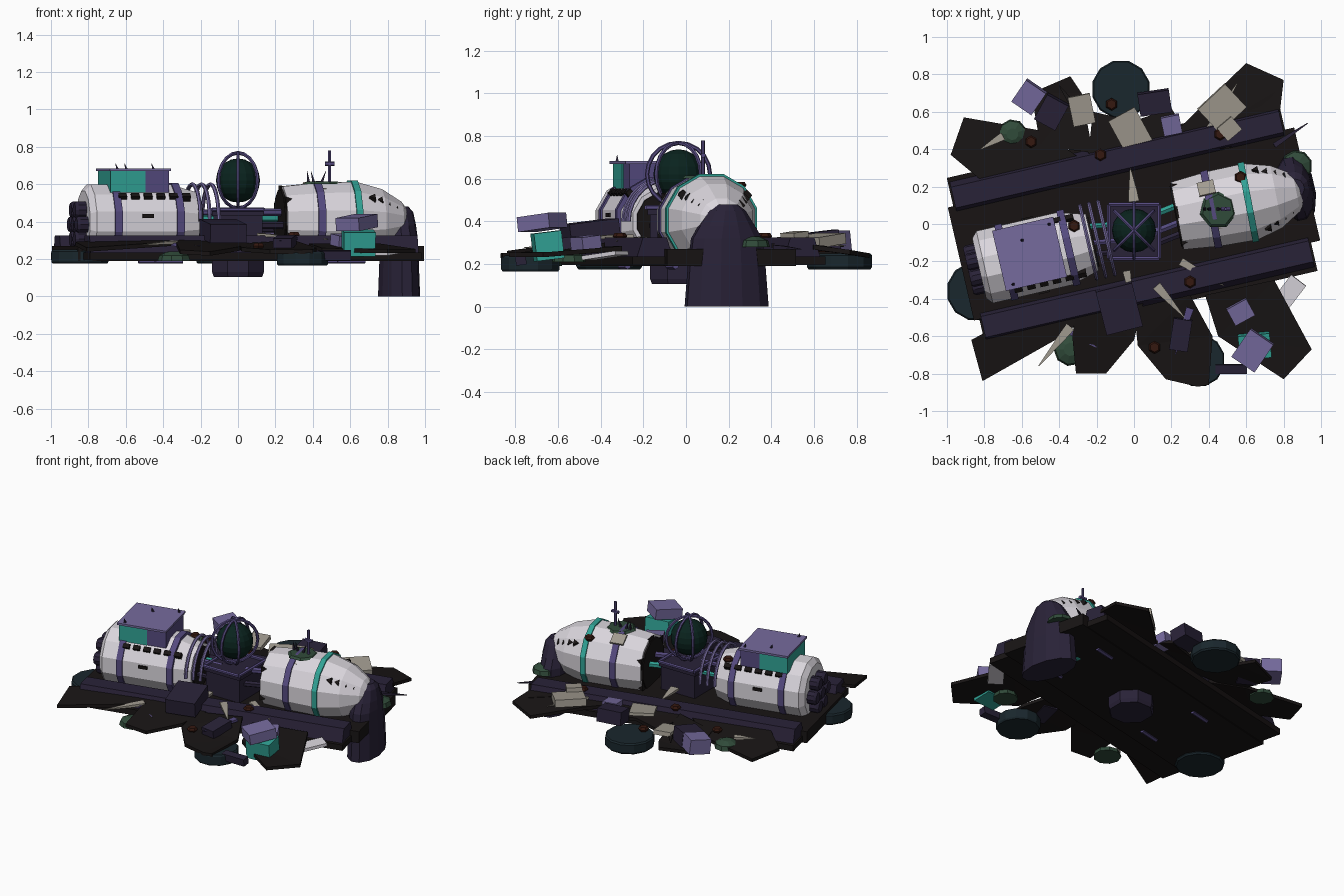
import bpy, bmesh, math, random
from mathutils import Vector, Matrix

if "Cube" in bpy.data.objects:
    bpy.data.objects.remove(bpy.data.objects["Cube"])

random.seed(4)
YAW = math.radians(13)
COL = dict(white=(.7, .67, .72), black=(.009, .007, .007), dark=(.022, .016, .039), band=(.09, .068, .21),
           lilac=(.18, .145, .34), teal=(.03, .36, .3), disc=(.01, .02, .026), glass=(.003, .017, .013),
           green=(.03, .07, .042), rust=(.035, .009, .005), beige=(.36, .33, .28))
MATS = {}
for k, c in COL.items():
    MATS[k] = bpy.data.materials.new(k)
    MATS[k].diffuse_color = (*c, 1)


def finish(name, bm, col, M=Matrix()):
    bmesh.ops.recalc_face_normals(bm, faces=bm.faces)
    me = bpy.data.meshes.new(name)
    bm.to_mesh(me)
    bm.free()
    me.materials.append(MATS[col])
    ob = bpy.data.objects.new(name, me)
    ob.matrix_world = M
    bpy.context.collection.objects.link(ob)
    return ob


def place(loc, rz=0, rx=0, ry=0):
    return Matrix.Translation(loc) @ Matrix.Rotation(rz, 4, 'Z') @ Matrix.Rotation(ry, 4, 'Y') @ Matrix.Rotation(rx, 4, 'X')


def ship(u, v, z, rx=0, ry=0, rz=0):
    """Position in the ship's own yawed frame (u forward, v sideways)."""
    return Matrix.Rotation(YAW, 4, 'Z') @ place((u, v, z), rz, rx, ry)


def box(name, col, size, M, taper=1):
    bm = bmesh.new()
    bmesh.ops.create_cube(bm, size=1)
    for v in bm.verts:
        t = taper if v.co.z > 0 else 1
        v.co = Vector((v.co.x * size[0], v.co.y * size[1] * t, v.co.z * size[2]))
    return finish(name, bm, col, M)


def loft(name, col, rings, M, n=12):
    """Stack of elliptical rings (height, rx, ry) along local z, capped."""
    bm = bmesh.new()
    loops = [[bm.verts.new((a * math.cos((i + .5) * math.tau / n), b * math.sin((i + .5) * math.tau / n), h))
              for i in range(n)] for h, a, b in rings]
    for A, B in zip(loops, loops[1:]):
        for i in range(n):
            bm.faces.new((A[i], A[(i + 1) % n], B[(i + 1) % n], B[i]))
    bm.faces.new(loops[0])
    bm.faces.new(loops[-1])
    return finish(name, bm, col, M)


def lathe(name, col, prof, M, n=12):
    return loft(name, col, [(h, r, r) for h, r in prof], M, n)


def rod(name, col, a, b, r, n=6, r2=None):
    a, b = Vector(a), Vector(b)
    M = Matrix.Translation(a) @ (b - a).to_track_quat('Z', 'Y').to_matrix().to_4x4()
    return lathe(name, col, [(0, r), ((b - a).length, r if r2 is None else r2)], M, n)


def hoop(name, col, R, r, M, arc=math.tau, n=20, m=6):
    """Ring or arch standing in the local xz plane."""
    bm = bmesh.new()
    L = []
    for i in range(n if arc > 6 else n + 1):
        a = arc * i / n
        L.append([bm.verts.new(((R + r * math.cos(t)) * math.cos(a), r * math.sin(t), (R + r * math.cos(t)) * math.sin(a)))
                  for t in [j * math.tau / m for j in range(m)]])
    for i in range(n):
        A, B = L[i], L[(i + 1) % len(L)]
        for j in range(m):
            bm.faces.new((A[j], A[(j + 1) % m], B[(j + 1) % m], B[j]))
    return finish(name, bm, col, M)


def plate(name, col, pts, th=.022):
    """Bent wreckage sheet: drops away from the hull line."""
    bm = bmesh.new()
    top = []
    for x, y in pts:
        v = abs(-x * math.sin(YAW) + y * math.cos(YAW))
        top.append(bm.verts.new((x, y, .305 - .16 * max(0, min(v - .35, .37)) + random.uniform(-.01, .012))))
    f = bm.faces.new(top)
    g = bmesh.ops.extrude_face_region(bm, geom=[f])['geom']
    for v in g:
        if isinstance(v, bmesh.types.BMVert):
            v.co.z -= th
    bmesh.ops.triangulate(bm, faces=[q for q in bm.faces if len(q.verts) > 4])
    return finish(name, bm, col)


Q = math.pi / 2
AX = dict(ry=Q)
# deck and side beams
box('deck', 'black', (1.9, .62, .08), ship(0, 0, .23))
for s in (1, -1):
    box('side_beam', 'dark', (1.8, .19, .12), ship(-.01, s * .355, .265), .6)
    box('beam_foot', 'black', (1.82, .2, .04), ship(-.01, s * .365, .215))
    for u in (-.5, .5):
        rod('keel_pipe', 'band', ship(u, s * .2, .19).translation, ship(u + .15, s * .2, .19).translation, .015)

# torn plating around the wreck
for p in ([(-.91, .57), (-.98, .37), (-.8, .22), (-.3, .36), (-.5, .5)],
          [(-.55, .7), (-.34, .79), (-.28, .7), (-.22, .38), (-.5, .42)],
          [(.6, .86), (.8, .77), (.78, .6), (.5, .4), (.15, .42), (.36, .63)],
          [(.95, -.67), (.8, -.83), (.45, -.6), (.38, -.38), (.75, -.3)],
          [(.34, -.87), (.4, -.86), (.42, -.6), (.3, -.38), (0, -.45), (.02, -.65), (.17, -.83)],
          [(-.31, -.8), (-.15, -.8), (0, -.62), (.05, -.42), (-.3, -.4), (-.33, -.6)],
          [(-.81, -.84), (-.87, -.62), (-.5, -.42), (-.2, -.4), (-.35, -.58)],
          [(-.22, .6), (.0, .55), (.2, .62), (.3, .45), (-.25, .32)]):
    plate('torn_plate', 'black', p)

# fallen wheel discs and green lumps
for x, y, r, z in ((-.07, .72, .158, 0), (-.845, -.36, .158, 0), (.345, -.73, .142, -.01)):
    lathe('wheel_disc', 'disc', [(.175, r * .95), (.185, r), (.24, r), (.25, r * .95)], place((x, y, z)))
for x, y, z, r in ((-.34, -.67, .19, .09), (-.65, .48, .225, .08), (.87, .31, .28, .085), (.6, -.55, .21, .08)):
    lathe('green_lump', 'green', [(0, r), (.03, r * .9), (.05, r * .4)], place((x, y, z)), 9)

# rear hull with engine cluster
lathe('rear_hull', 'white', [(0, .17), (.03, .205), (.47, .205), (.62, .16)], ship(-.86, -.045, .4, **AX))
for u in (-.73, -.39):
    lathe('rear_band', 'band', [(0, .214), (.04, .214)], ship(u, -.045, .4, **AX))
for i in range(7):
    a = i * math.tau / 6
    k = 0 if i == 6 else .09
    lathe('engine_nozzle', 'dark', [(0, .036), (.015, .046), (.08, .046)],
          ship(-.92, -.045 + k * math.cos(a), .385 + k * math.sin(a), **AX), 10)
lathe('rear_inner_end', 'black', [(0, .14), (.02, .14)], ship(-.25, -.045, .4, **AX))
for s in (1, -1):
    for i in range(6):
        box('rear_window', 'black', (.045, .03, .035), ship(-.68 + i * .07, -.045 + s * .15, .53, rx=s * -.7))
    box('hull_slot', 'black', (.06, .02, .02), ship(-.55, -.045 + s * .198, .43))

# roof crate on rear hull
box('crate_teal', 'teal', (.19, .3, .12), ship(-.645, -.03, .615))
box('crate_purple', 'band', (.14, .29, .12), ship(-.49, -.03, .615))
box('crate_lid', 'lilac', (.335, .33, .014), ship(-.58, -.03, .677))
for u, v in ((-.7, -.17), (-.44, .1), (-.6, .05)):
    p = ship(u, v, .675).translation
    rod('lid_spike', 'dark', p, p + Vector((-.01, 0, .035)), .012, 4, .001)

# front hull with open dark end
FY = ship(.235, -.01, .405, rz=-.035)


def front(h, v=0, z=0):
    return FY @ place((h, v, z), 0, 0, Q)


lathe('front_hull', 'white', [(0, .19), (.2, .21), (.4, .215), (.54, .175), (.65, .105), (.69, .05)], front(0))
lathe('open_end', 'black', [(0, .17), (.02, .178)], front(-.01))
for i in range(6):
    a = i * math.tau / 6 + .4
    lathe('torn_edge', 'black', [(0, .05), (.1, .004)], front(-.005, .155 * math.cos(a), .155 * math.sin(a)), 4)
lathe('purple_band', 'band', [(0, .216), (.04, .219)], front(.165))
lathe('teal_band', 'teal', [(0, .224), (.035, .224)], front(.37))
for s in (1, -1):
    for i in range(4):
        lathe('nose_window', 'black', [(0, .024), (.03, .022)],
              ship(.7 + i * .045, -.025 + s * (.145 - i * .022), .515 - i * .016, rx=s * -.8), 3)
lathe('green_patch', 'green', [(0, .1), (.013, .085)], ship(.455, -.03, .602), 7)
for u, v in ((.42, .1), (.47, -.09)):
    box('beige_patch', 'beige', (.09, .08, .012), ship(u, v, .588, rx=-v * 5))
rod('antenna', 'band', (.49, .08, .58), (.49, .08, .78), .009)
rod('antenna_cross', 'band', (.465, .08, .71), (.515, .08, .71), .012)
for x, dx in ((.41, -.02), (.44, .03), (.38, -.01)):
    rod('hull_spike', 'dark', (x, .08, .59), (x + dx, .08, .67), .014, 4, .001)

# nose pylon standing on the ground
loft('nose_pylon', 'dark', [(0, .107, .203), (.2, .1, .187), (.32, .094, .172), (.38, .088, .135), (.45, .075, .09), (.48, .05, .05)],
     ship(.882, -.008, 0))

# central pedestal, globe and cage
C = Vector((0, -.035, .62))
lathe('lower_hub', 'dark', [(.105, .14), (.13, .15), (.22, .15)], place((0, -.03, 0)), 8)
box('pedestal', 'dark', (.26, .26, .2), place((0, -.04, .36)))
box('pedestal_cap', 'dark', (.28, .28, .03), place((0, -.04, .445)))
bm = bmesh.new()
bmesh.ops.create_uvsphere(bm, u_segments=16, v_segments=10, radius=.118)
finish('globe', bm, 'glass', Matrix.Translation(C))
for a in (Q / 2, -Q / 2, Q):
    hoop('cage_hoop', 'band', .148, .01, place(C, a))
cs = [(-.135, -.185), (.135, -.185), (.135, .105), (-.135, .105)]
for i in range(4):
    rod('cage_base', 'band', (*cs[i], .465), (*cs[(i + 1) % 4], .465), .012)

# ribs and pipes in the broken midsection
for u in (-.26, -.21, -.16):
    hoop('spine_rib', 'lilac', .2, .011, ship(u, -.04, .4) @ Matrix.Rotation(Q, 4, 'Z'), math.pi, 14)
for v, z, c in ((.05, .42, 'teal'), (-.04, .45, 'band'), (-.1, .38, 'dark')):
    rod('front_pipe', c, ship(.08, v - .03, z).translation, ship(.28, v, z).translation, .02)
    rod('rear_pipe', c, ship(-.3, v, z).translation, ship(-.08, v - .03, z).translation, .016)

# rust knobs
for x, y, z in ((-.12, .64, .27), (-.55, .44, .3), (-.18, .37, .33), (.46, .48, .33), (.57, .25, .57),
                (.3, -.09, .34), (.3, -.31, .33), (.11, -.66, .27), (-.32, -.01, .56)):
    lathe('rust_knob', 'rust', [(-.015, .025), (0, .034), (.015, .025)], place((x, y, z)), 6)

# scattered crates: colour, x, y, z, sx, sy, sz, yaw
for c, x, y, z, sx, sy, sz, a in (
        ('dark', -.08, -.45, .35, .2, .24, .1, .25), ('teal', .645, -.65, .285, .17, .13, .13, .1),
        ('lilac', .635, -.675, .395, .15, .18, .07, -.6), ('lilac', -.56, .68, .3, .13, .14, .1, -.6),
        ('dark', -.44, .6, .29, .13, .15, .1, -.5), ('beige', .47, .62, .31, .2, .17, .05, .75),
        ('beige', .51, .51, .33, .1, .09, .04, .7), ('dark', .11, .65, .31, .17, .12, .09, .15),
        ('lilac', .2, .53, .3, .1, .1, .07, .2), ('dark', .25, -.59, .28, .1, .17, .08, -.15),
        ('dark', .52, -.775, .22, .17, .05, .05, 0), ('beige', -.28, .61, .29, .12, .16, .03, .2),
        ('beige', -.02, .5, .32, .16, .2, .02, .5), ('white', .82, -.38, .24, .1, .2, .02, -.65),
        ('lilac', .57, -.47, .3, .12, .1, .06, .5)):
    box('scattered_crate', c, (sx, sy, sz), place((x, y, z), a, .12))

# splinters: slim flat shards from base to tip
for x, y, x2, y2, z, w, c in (
        (-.34, -.55, -.51, -.76, .29, .035, 'beige'), (.25, -.2, .48, -.33, .32, .03, 'beige'), (.12, -.33, .27, -.5, .33, .035, 'beige'),
        (0, .12, -.02, .3, .32, .04, 'beige'), (-.04, -.25, -.01, -.42, .33, .03, 'beige'), (.62, .6, .78, .72, .28, .03, 'black'),
        (.75, .42, .93, .54, .28, .02, 'dark'), (-.7, .47, -.82, .4, .3, .03, 'beige'), (.4, .5, .55, .75, .3, .03, 'beige'),
        (-.3, .6, -.4, .74, .29, .03, 'black'), (-.38, -.55, -.2, -.66, .28, .03, 'band'), (.3, -.45, .22, -.7, .31, .03, 'band')):
    a = math.atan2(y2 - y, x2 - x)
    L = math.hypot(x2 - x, y2 - y)
    loft('splinter', c, [(0, .012, w), (L * .3, .012, w * .8), (L, .002, .003)], place((x, y, z), a, 0, Q + .05), 4)

for m in bpy.data.materials:
    if m.users and not m.is_grease_pencil:
        m.use_nodes = True
        m.node_tree.nodes["Principled BSDF"].inputs["Base Color"].default_value = m.diffuse_color
